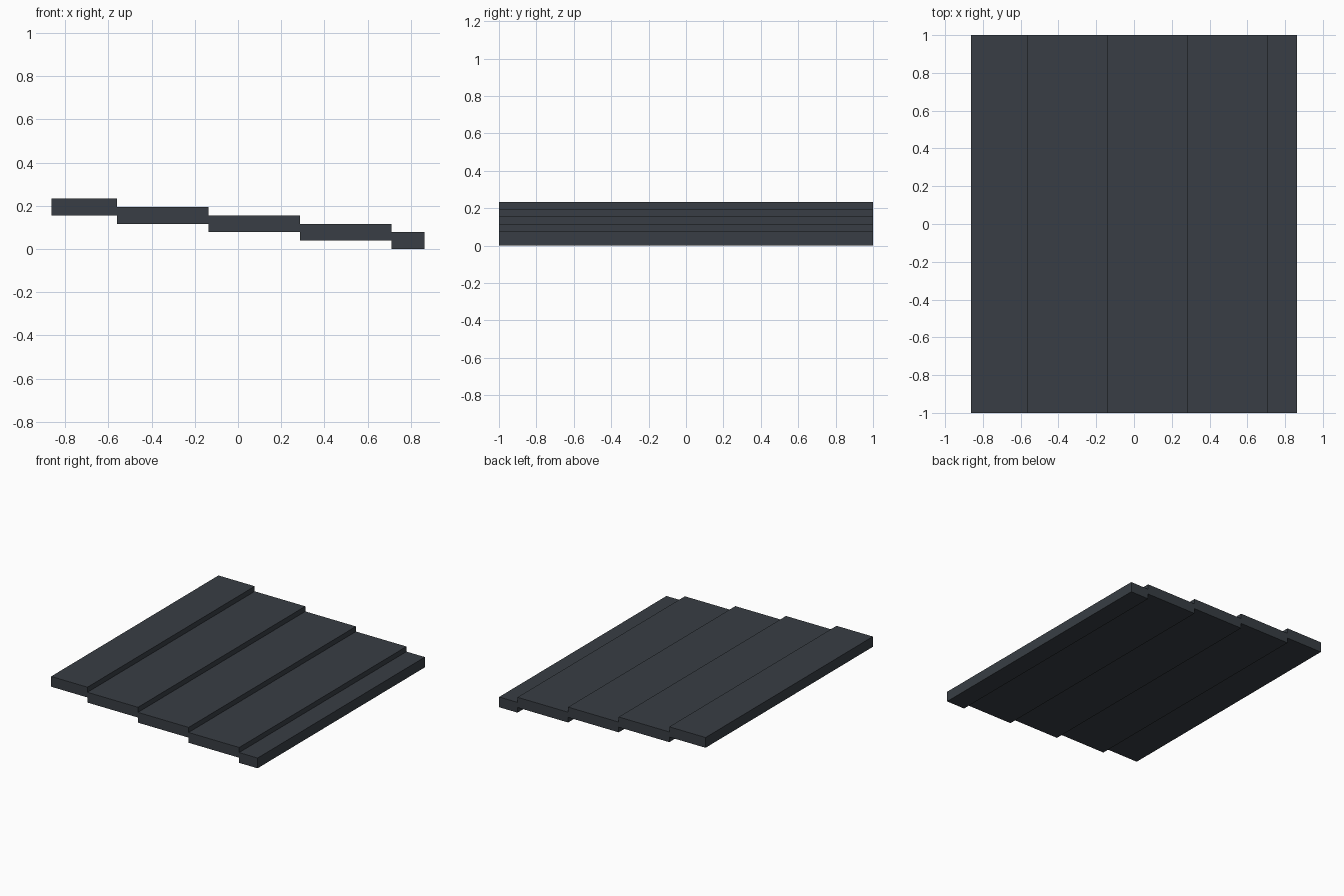
import bpy
import bmesh

if "Cube" in bpy.data.objects:
    bpy.data.objects.remove(bpy.data.objects["Cube"])

# One dark slate colour for the whole roof section
slate = bpy.data.materials.new("dark_slate")
slate.diffuse_color = (0.040, 0.048, 0.058, 1.0)
slate.use_nodes = True
slate.node_tree.nodes["Principled BSDF"].inputs["Base Color"].default_value = slate.diffuse_color

EDGES = [-0.864, -0.56, -0.137, 0.287, 0.71, 0.864]  # board edges along x
STEP = 0.0388                                        # drop between boards
THICK = 2 * STEP
HALF_LENGTH = 1.0


def board(name, x0, x1, z0):
    """Flat rectangular board running the full length in y."""
    bm = bmesh.new()
    bmesh.ops.create_cube(bm, size=1.0)
    for v in bm.verts:
        v.co.x = x1 if v.co.x > 0 else x0
        v.co.y = HALF_LENGTH if v.co.y > 0 else -HALF_LENGTH
        v.co.z = z0 + THICK if v.co.z > 0 else z0
    mesh = bpy.data.meshes.new(name)
    bm.to_mesh(mesh)
    bm.free()
    mesh.materials.append(slate)
    bpy.context.collection.objects.link(bpy.data.objects.new(name, mesh))


# Stepped boards, highest on the left, lowest on the right
count = len(EDGES) - 1
for i in range(count):
    board(f"roof_board_{i + 1}", EDGES[i], EDGES[i + 1], (count - 1 - i) * STEP)
